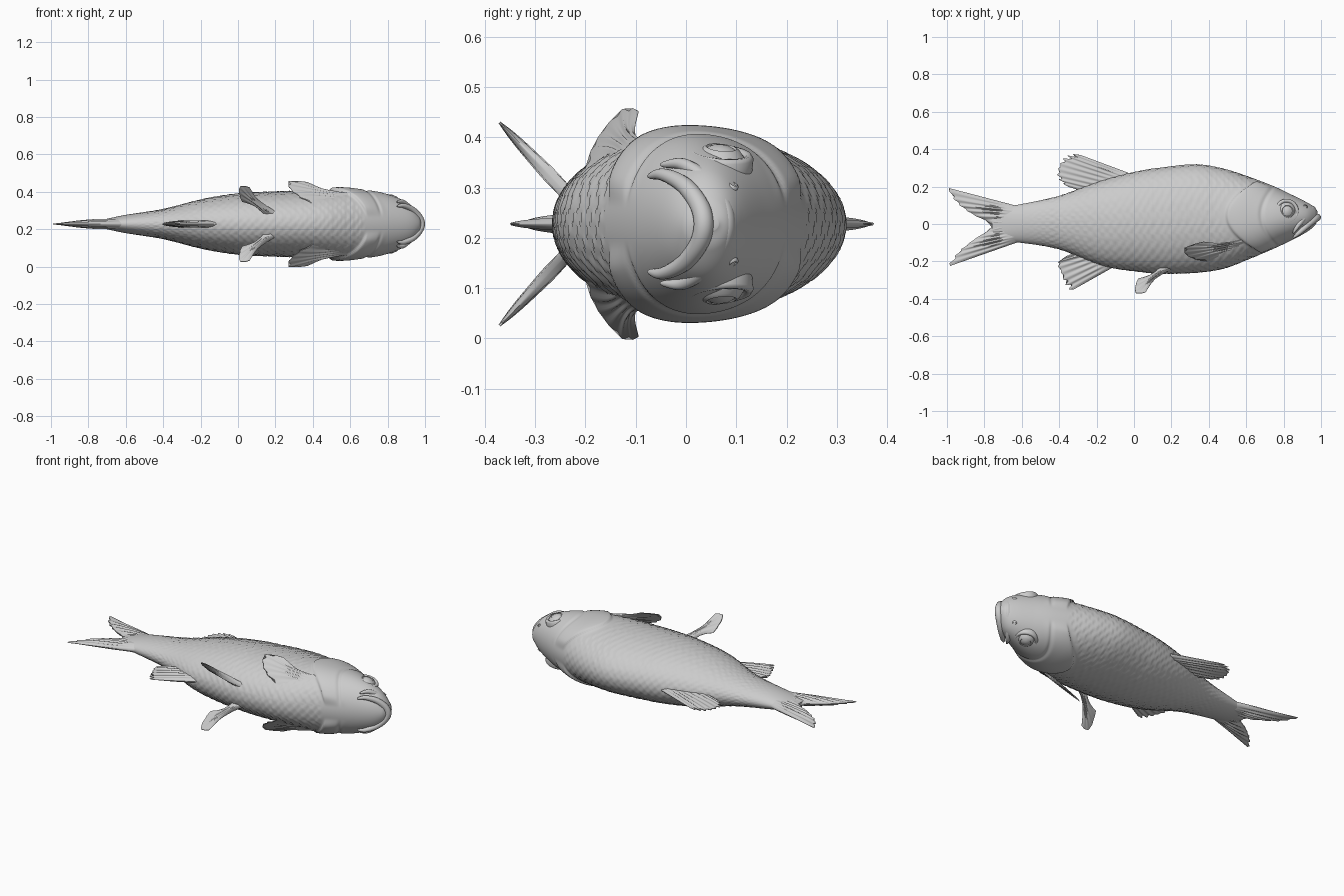
import bpy, bmesh, math
from mathutils import Vector

MID = 0.2275  # height of the symmetry plane; the fish lies on its side

old = bpy.data.objects.get("Cube")
if old:
    bpy.data.objects.remove(old)

skin = bpy.data.materials.new("plain_grey")
skin.use_nodes = True
GREY = (0.6, 0.6, 0.6, 1)
skin.diffuse_color = GREY
skin.node_tree.nodes["Principled BSDF"].inputs["Base Color"].default_value = GREY


def finish(name, bm, angle=50):
    bmesh.ops.recalc_face_normals(bm, faces=bm.faces)
    mesh = bpy.data.meshes.new(name)
    bm.to_mesh(mesh)
    bm.free()
    mesh.materials.append(skin)
    obj = bpy.data.objects.new(name, mesh)
    obj.location.z = MID
    bpy.context.collection.objects.link(obj)
    bpy.ops.object.select_all(action="DESELECT")
    obj.select_set(True)
    bpy.context.view_layer.objects.active = obj
    bpy.ops.object.shade_smooth_by_angle(angle=math.radians(angle))
    return obj


def spline(points, t):
    """Smooth path through points, t from 0 to 1."""
    f = t * (len(points) - 1)
    i = min(int(f), len(points) - 2)
    f -= i
    b, c = Vector(points[i]), Vector(points[i + 1])
    a = Vector(points[i - 1]) if i else 2 * b - c
    d = Vector(points[i + 2]) if i + 2 < len(points) else 2 * c - b
    return 0.5 * (2 * b + (c - a) * f + (2 * a - 5 * b + 4 * c - d) * f ** 2
                  + (3 * b - a - 3 * c + d) * f ** 3)


def skin_rings(bm, rings, cap=True):
    for r, s in zip(rings, rings[1:]):
        for j in range(len(r)):
            k = (j + 1) % len(r)
            bm.faces.new((r[j], r[k], s[k], s[j]))
    if cap:
        bm.faces.new(rings[0])
        bm.faces.new(rings[-1])


def ramp(v, lo, hi):
    t = min(1, max(0, (v - lo) / (hi - lo)))
    return t * t * (3 - 2 * t)


# Body stations: x, belly y, back y, half thickness
STATIONS = [
    (-.76, -.09, .08, .014), (-.61, -.1, .105, .047), (-.4, -.135, .15, .08),
    (-.18, -.22, .23, .135), (0, -.252, .277, .163), (.15, -.265, .302, .172),
    (.33, -.26, .318, .178), (.48, -.238, .295, .182), (.62, -.185, .25, .185),
    (.74, -.135, .205, .174), (.84, -.088, .158, .145), (.92, -.045, .118, .105),
    (.965, -.01, .09, .055), (.982, .02, .065, .015)]


def surface_relief(x, y, a):
    """Gill cover step, cheek crease and overlapping scales."""
    edge = .49 + 5 * (y - .045) ** 2
    side = ramp(abs(math.sin(a)), .2, .5)
    gill = .013 * ramp(x, edge - .004, edge + .012) * (1 - ramp(x, edge + .03, edge + .22))
    cheek = .006 * math.exp(-((x - .68 - 3 * (y - .05) ** 2) / .012) ** 2)
    row = a / math.tau * 44
    cell = row - math.floor(row) - .5
    f = x / .045 + .5 * (math.floor(row) % 2) - 1.6 * cell ** 2
    fade = ramp(x, -.62, -.4) * (1 - ramp(x, edge - .06, edge - .01))
    return (gill - cheek) * side + .004 * fade * (.5 - (f - math.floor(f)))


def build_body():
    bm = bmesh.new()
    rings, steps, sides = [], 270, 132
    for i in range(steps + 1):
        x, lo, hi, half = spline(STATIONS, i / steps)
        ring = []
        for j in range(sides):
            a = math.tau * j / sides
            mid = (lo + hi) / 2 - .02 * ramp(x, -.3, .3) * (1 - ramp(x, .6, .9))
            reach = hi - mid if math.cos(a) > 0 else mid - lo
            y, z = mid + reach * math.cos(a), half * math.sin(a)
            d = surface_relief(x, y, a)
            ring.append(bm.verts.new((x, y + d * math.cos(a), z + d * math.sin(a))))
        rings.append(ring)
    skin_rings(bm, rings)
    finish("body", bm)


def build_fin(name, root, tip, thick, rays, place, ragged=.08, bow=0):
    """Ribbed blade between a root line and a tip line, mapped by place(x, y, h)."""
    bm = bmesh.new()
    across, along = rays * 6, 18
    rings = []
    for i in range(along + 1):
        t = i / along
        upper, lower = [], []
        for j in range(across + 1):
            s = j / across
            wave = math.cos(math.tau * rays * s)
            reach = t * (1 - ragged * (.5 + .5 * wave) * (.6 + .4 * math.sin(9 * s)))
            a, b = spline(root, s), spline(tip, s)
            p = a.lerp(b, reach)
            p += Vector((-(b - a).y, (b - a).x)) * bow * math.sin(math.pi * t) * (1 - 2 * s)
            rim = min(1, 5 * s, 5 * (1 - s)) ** .5 * (1 - t ** 8 * .8)
            h = thick * (1 - .6 * t) * rim * (.8 - .2 * wave * ramp(t, .1, .4)) + .001
            upper.append(bm.verts.new(place(p.x, p.y, h)))
            lower.append(bm.verts.new(place(p.x, p.y, -h)))
        rings.append(upper + lower[::-1])
    skin_rings(bm, rings)
    finish(name, bm, 60)


def flat(x, y, h):
    return x, y, h


def build_tube(name, points, radius):
    """Soft lip running round the mouth, mirrored across the symmetry plane."""
    path = [(x, y, -z) for x, y, z in points[:0:-1]] + points
    bm = bmesh.new()
    rings, steps, sides = [], 64, 14
    for i in range(steps + 1):
        t = i / steps
        c = spline(path, t)
        ahead, back = spline(path, min(1, t + .01)), spline(path, max(0, t - .01))
        tangent = (ahead - back).normalized()
        u = tangent.cross(Vector((0, 1, 0))).normalized()
        v = tangent.cross(u)
        r = radius * (.15 + .85 * math.sin(math.pi * t) ** .6)
        rings.append([bm.verts.new(c + r * (u * math.cos(math.tau * k / sides)
                                            + v * math.sin(math.tau * k / sides)))
                      for k in range(sides)])
    skin_rings(bm, rings)
    finish(name, bm)


def build_dome(name, centre, profile, normal):
    """Turned shape: profile pairs are radius and height along normal."""
    bm = bmesh.new()
    turn = Vector(normal).to_track_quat("Z", "Y")
    rings = []
    for r, h in profile:
        rings.append([bm.verts.new(Vector(centre) + turn @ Vector(
            (r * math.cos(math.tau * k / 40), r * math.sin(math.tau * k / 40), h)))
            for k in range(40)])
    skin_rings(bm, rings)
    finish(name, bm, 70)


build_body()

# Fins on the symmetry plane
build_fin("tail_fin", [(-.6, .09), (-.66, .05), (-.66, -.05), (-.6, -.09)],
          [(-1, .195), (-.95, .115), (-.87, .055), (-.76, -.01),
           (-.86, -.085), (-.94, -.15), (-1, -.23)], .034, 12, flat, .05)
build_fin("dorsal_fin", [(.02, .255), (-.08, .22), (-.2, .15)],
          [(-.31, .378), (-.37, .36), (-.4, .31), (-.41, .25), (-.37, .205)],
          .02, 8, flat, .12)
build_fin("anal_fin", [(-.1, -.225), (-.18, -.18), (-.26, -.13)],
          [(-.34, -.36), (-.37, -.32), (-.39, -.26), (-.41, -.21), (-.37, -.175)],
          .024, 7, flat, .12)

# Paired fins, eyes and nostrils
for label, side in (("upper", 1), ("lower", -1)):
    def pelvic(x, y, h):
        return x + h * .3, -.255 - .95 * (y - .08) + h * .7, side * (y + h * .7)

    def pectoral(x, y, h):
        return x, y, side * (.22 + (y + .13) - .35 * (x - .28) + h)

    build_fin(label + "_pelvic_fin", [(.21, .06), (.19, .05), (.15, .04)],
              [(.06, .198), (.015, .203), (.005, .17), (.02, .12)],
              .018, 4, pelvic, .02, .1)
    build_fin(label + "_pectoral_fin", [(.59, -.08), (.585, -.11), (.56, -.15)],
              [(.36, -.095), (.27, -.127), (.28, -.165), (.33, -.19), (.43, -.205)],
              .018, 6, pectoral, .09, .06)
    build_dome(label + "_eye", (.815, .068, side * .128),
               [(.066, -.02), (.066, .008), (.06, .016), (.052, .015), (.047, .009),
                (.044, .012), (.037, .021), (.03, .025), (.027, .022), (.018, .027),
                (.004, .03)], (.25, .1, side))
    build_dome(label + "_nostril", (.915, .092, side * .075),
               [(.012, -.01), (.012, .004), (.008, .006), (.006, .001), (.001, 0)],
               (.5, .5, side))

# Mouth
build_tube("upper_lip", [(.952, .078, 0), (.942, .07, .04), (.915, .04, .085),
                         (.88, -.005, .118), (.85, -.05, .118)], .02)
build_tube("lower_lip", [(.98, .035, 0), (.966, .025, .04), (.93, -.005, .078),
                         (.885, -.045, .098), (.85, -.075, .095)], .02)
